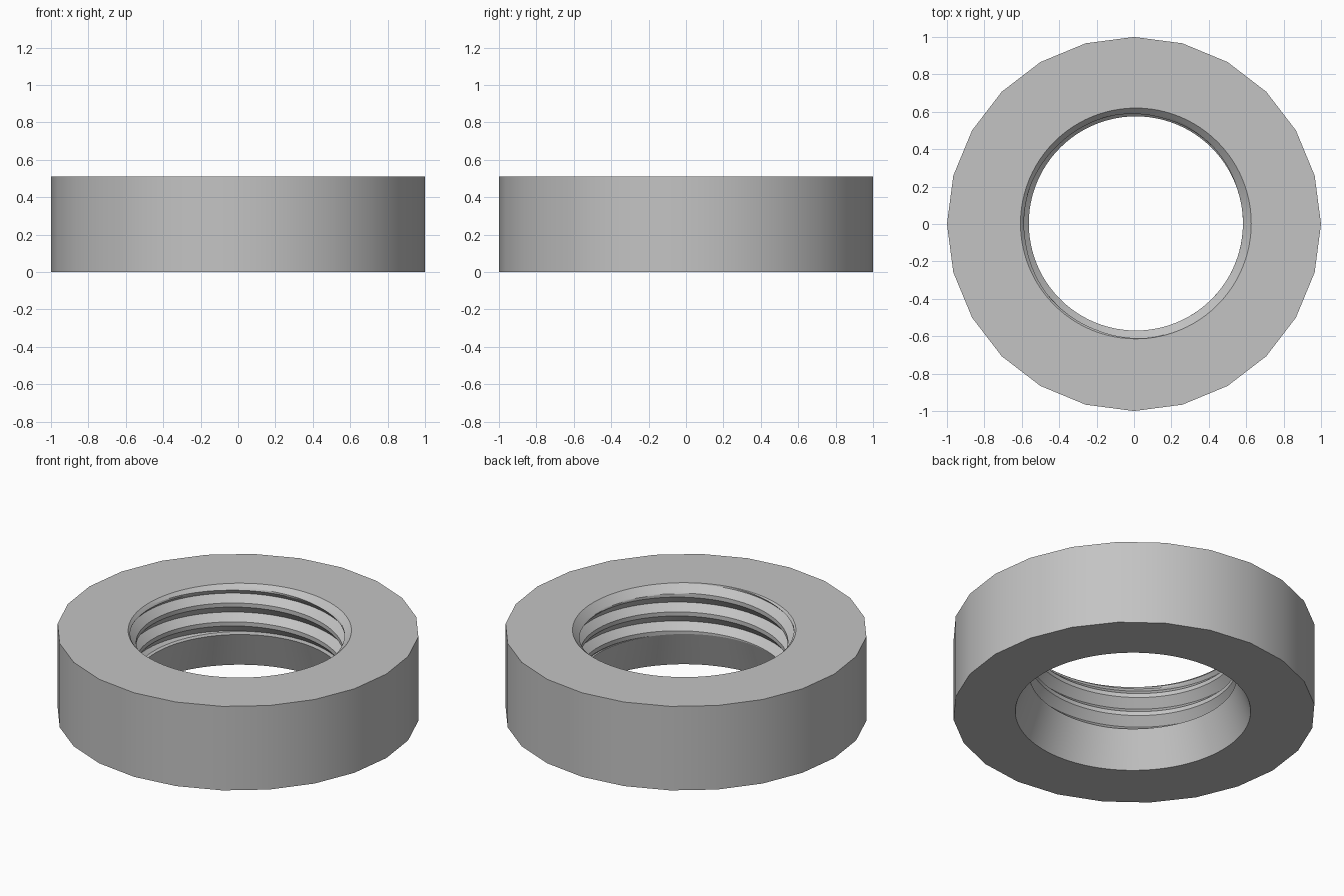
import bpy, bmesh
from math import cos, sin, pi, radians

if "Cube" in bpy.data.objects:
    bpy.data.objects.remove(bpy.data.objects["Cube"])

HEIGHT = 0.512
PITCH = 0.115
CREST, ROOT = 0.5725, 0.615       # thread radii
CONE_TOP, CONE_RADIUS = 0.22, 0.65
RIM = 0.617                       # chamfered mouth on top
CENTRE = (0.01, 0.003)            # bore sits slightly off the outer axis
SEGMENTS, STEPS = 96, 5

# One turn of the thread: height above crest start, radius
KINKS = [(0, CREST), (0.025, CREST), (0.065, ROOT), (PITCH, CREST)]


def thread_radius(u):
    u %= PITCH
    for (u0, r0), (u1, r1) in zip(KINKS, KINKS[1:]):
        if u <= u1:
            return r0 + (r1 - r0) * (u - u0) / (u1 - u0)
    return CREST


def bore_column(angle):
    """Radius and height pairs from the bottom cone up the thread."""
    start = 0.39 + PITCH * (angle - radians(135)) / (2 * pi)
    points = [(CONE_RADIUS, 0), (CREST, CONE_TOP)]
    for turn in range(-3, 2):
        for (u0, _), (u1, _) in zip(KINKS, KINKS[1:]):
            for s in range(STEPS):
                z = start + turn * PITCH + u0 + (u1 - u0) * s / STEPS
                z = min(max(z, CONE_TOP), HEIGHT)
                r = max(thread_radius(z - start), RIM - (HEIGHT - z))
                points.append((r, z))
    return points


def wall_column(angle):
    return [(1, 0), (1, HEIGHT)]


def add_wall(bm, column, count, centre):
    """Sweep a column of points once around the axis."""
    cols = []
    for i in range(count + 1):
        a = 2 * pi * i / count
        cols.append([bm.verts.new((centre[0] + r * cos(a), centre[1] + r * sin(a), z))
                     for r, z in column(a)])
    for a, b in zip(cols, cols[1:]):
        for j in range(len(a) - 1):
            bm.faces.new((a[j], b[j], b[j + 1], a[j + 1]))


# Outer wall and threaded bore
bm = bmesh.new()
add_wall(bm, wall_column, 24, (0, 0))
add_wall(bm, bore_column, SEGMENTS, CENTRE)
bmesh.ops.remove_doubles(bm, verts=bm.verts[:], dist=1e-5)

# Flat bottom and top rings
for level in (0, HEIGHT):
    rim = [e for e in bm.edges if e.is_boundary
           and all(abs(v.co.z - level) < 1e-4 for v in e.verts)]
    bmesh.ops.triangle_fill(bm, use_beauty=True, edges=rim)
bmesh.ops.recalc_face_normals(bm, faces=bm.faces[:])

mesh = bpy.data.meshes.new("threaded_ring")
bm.to_mesh(mesh)
bm.free()
ring = bpy.data.objects.new("threaded_ring", mesh)
bpy.context.collection.objects.link(ring)

# Plain grey
grey = bpy.data.materials.new("light_grey")
grey.use_nodes = True
colour = (0.55, 0.55, 0.55, 1)
grey.diffuse_color = colour
grey.node_tree.nodes["Principled BSDF"].inputs["Base Color"].default_value = colour
mesh.materials.append(grey)

# Smooth walls, crisp thread and rims
bpy.ops.object.select_all(action='DESELECT')
ring.select_set(True)
bpy.context.view_layer.objects.active = ring
bpy.ops.object.shade_smooth_by_angle(angle=radians(18))
